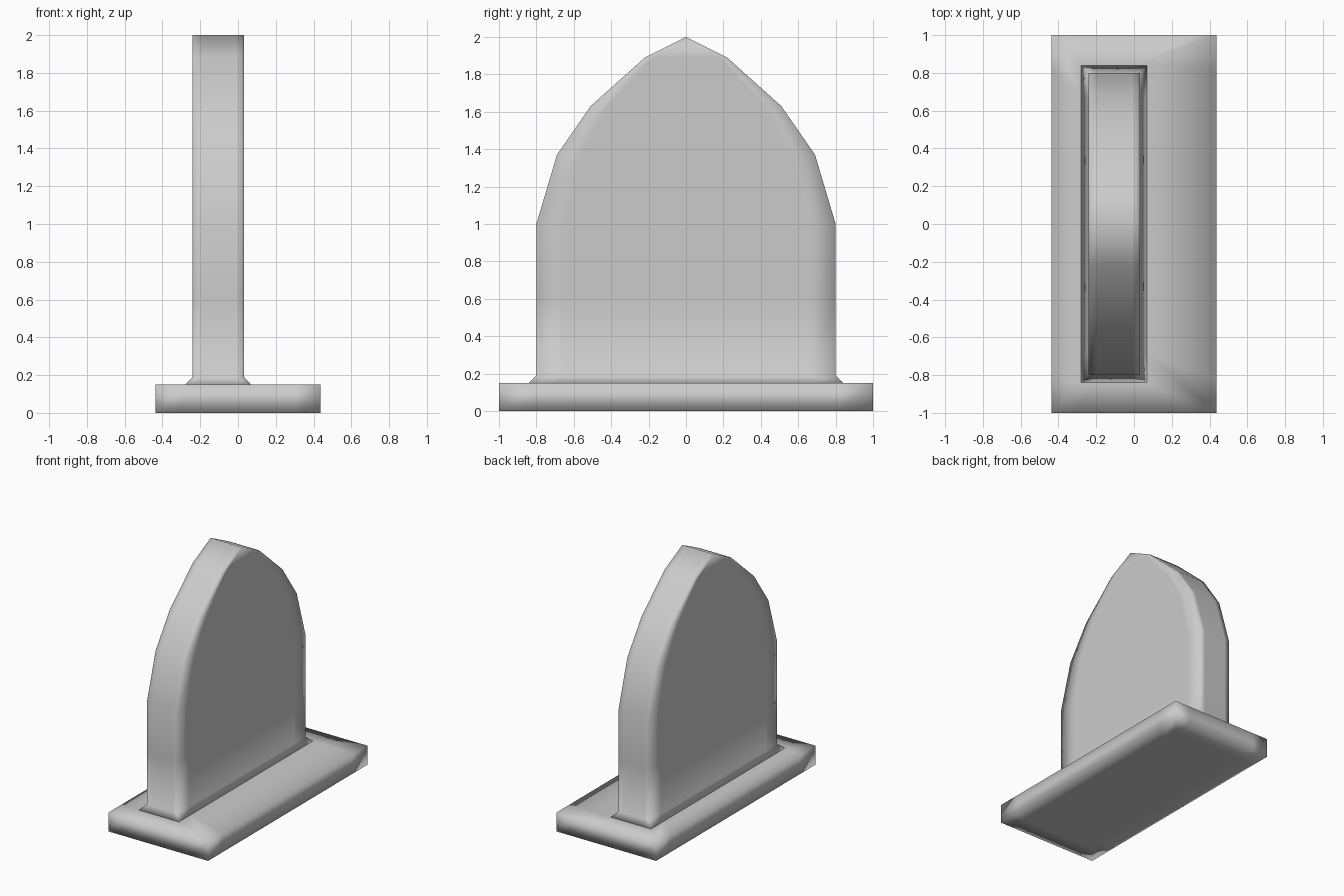
import bpy, bmesh

if "Cube" in bpy.data.objects:
    bpy.data.objects.remove(bpy.data.objects["Cube"])


def ring(x0, x1, w, z):
    """Rectangular outline with support points near its corners."""
    e = (x1 - x0) * 0.15
    xs = [x0, x0 + e, x1 - e, x1]
    ys = [-w, -0.82 * w, 0, 0.82 * w, w]
    pts = [(x, ys[0]) for x in xs] + [(xs[-1], y) for y in ys[1:]]
    pts += [(x, ys[-1]) for x in xs[-2::-1]] + [(xs[0], y) for y in ys[-2:0:-1]]
    return [(x, y, z) for x, y in pts]


def loft(name, rows, cap_top):
    bm = bmesh.new()
    rings = [[bm.verts.new(p) for p in ring(*r)] for r in rows]
    n = len(rings[0])
    for a, b in zip(rings, rings[1:]):
        for i in range(n):
            j = (i + 1) % n
            bm.faces.new((a[i], a[j], b[j], b[i]))
    bm.faces.new(rings[0][::-1])
    if cap_top:
        bm.faces.new(rings[-1])
    bmesh.ops.remove_doubles(bm, verts=bm.verts[:], dist=1e-4)
    bmesh.ops.recalc_face_normals(bm, faces=bm.faces[:])
    for f in bm.faces:
        f.smooth = True
    me = bpy.data.meshes.new(name)
    bm.to_mesh(me)
    bm.free()
    ob = bpy.data.objects.new(name, me)
    bpy.context.collection.objects.link(ob)
    return ob


# Plinth: slab with inset support loops above and below
L, R = -0.4375, 0.4375
loft("plinth", [(L + 0.12, R - 0.12, 0.86, 0), (L, R, 1, 0),
                (L, R, 1, 0.15), (-0.28, 0.07, 0.84, 0.15)], True)

# Headstone: flared foot, straight sides, faceted pointed arch (half width, height)
arch = [(0.8, 0.19), (0.8, 0.6), (0.8, 1.0), (0.69, 1.37),
        (0.51, 1.63), (0.22, 1.89), (0, 2.0)]
loft("headstone", [(-0.28, 0.07, 0.84, 0.15)] +
     [(-0.24, 0.032, w, z) for w, z in arch], False)
